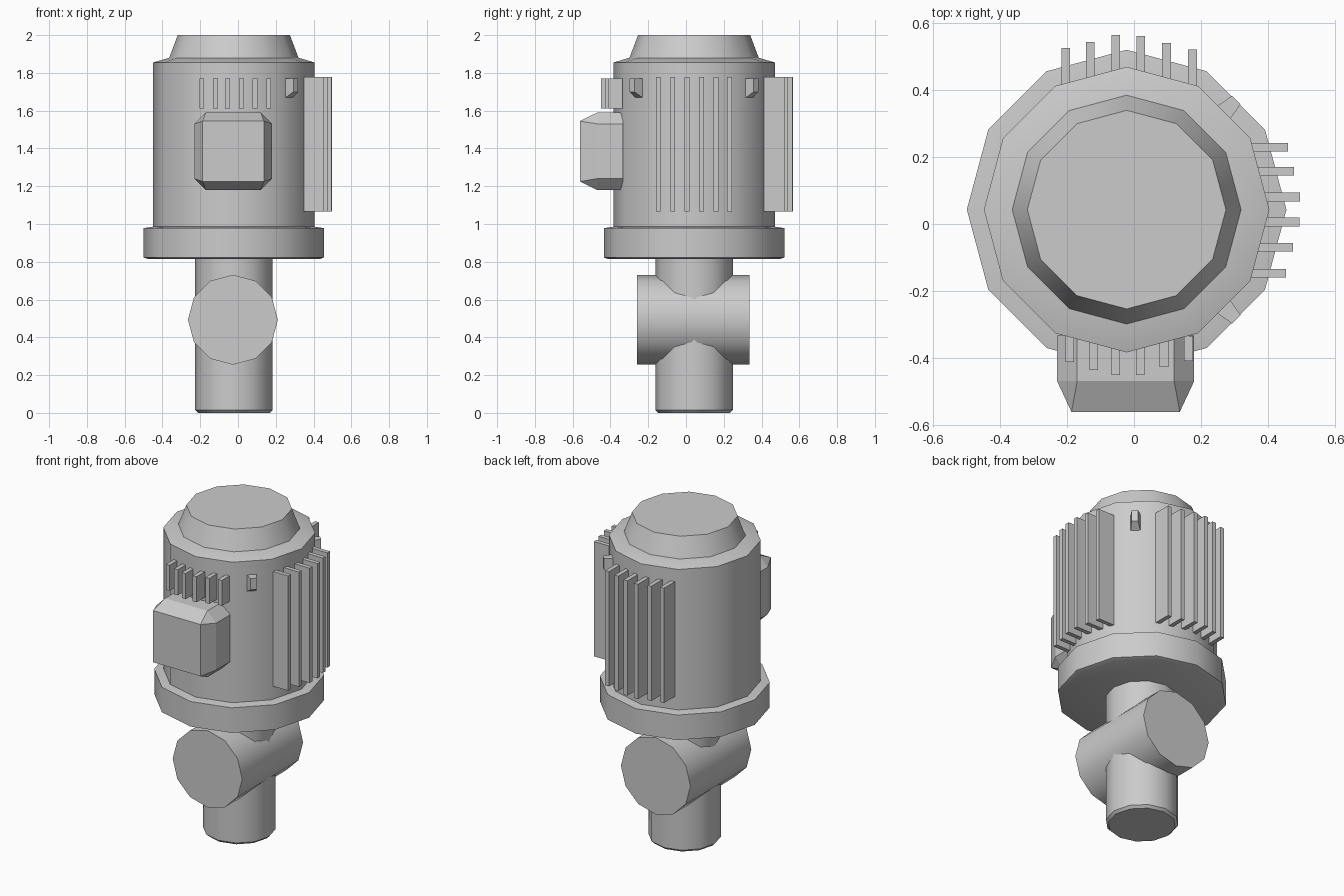
import bpy, bmesh
from math import sin, cos, pi, radians
from mathutils import Vector, Matrix

if "Cube" in bpy.data.objects:
    bpy.data.objects.remove(bpy.data.objects["Cube"])

CX, CY = -0.022, 0.043      # motor axis


def finish(name, bm, smooth=True):
    bmesh.ops.recalc_face_normals(bm, faces=bm.faces)
    me = bpy.data.meshes.new(name)
    bm.to_mesh(me)
    bm.free()
    ob = bpy.data.objects.new(name, me)
    bpy.context.collection.objects.link(ob)
    if smooth:
        for p in me.polygons:
            p.use_smooth = True
        me.set_sharp_from_angle(angle=radians(35))
    return ob


def lathe(name, profile, matrix, sides=12):
    """Closed solid of revolution from (radius, height) points."""
    bm = bmesh.new()
    rings = [[bm.verts.new((r * cos(2 * pi * i / sides), r * sin(2 * pi * i / sides), z))
              for i in range(sides)] for r, z in profile]
    for a, b in zip(rings, rings[1:]):
        for i in range(sides):
            j = (i + 1) % sides
            bm.faces.new((a[i], a[j], b[j], b[i]))
    bm.faces.new(rings[0][::-1])
    bm.faces.new(rings[-1])
    bm.transform(matrix)
    return finish(name, bm)


def hull(name, points, matrix=Matrix()):
    """Convex solid around the points."""
    bm = bmesh.new()
    for p in points:
        bm.verts.new(p)
    bmesh.ops.convex_hull(bm, input=bm.verts)
    bmesh.ops.dissolve_limit(bm, angle_limit=radians(1), verts=bm.verts, edges=bm.edges)
    bm.transform(matrix)
    return finish(name, bm, smooth=False)


def box_points(x0, x1, y0, y1, z0, z1):
    return [(x, y, z) for x in (x0, x1) for y in (y0, y1) for z in (z0, z1)]


# Turned parts on the vertical axis
axis = Matrix.Translation((CX, CY, 0))
lathe("vertical_pipe", [(0.19, 0), (0.205, 0.015), (0.205, 0.83)], axis)
lathe("base_flange", [(0.455, 0.815), (0.478, 0.823), (0.478, 0.978), (0.427, 0.986)], axis)
lathe("motor_housing", [(0.427, 0.98), (0.427, 1.855), (0.343, 1.88)], axis)
lathe("top_cap", [(0.343, 1.878), (0.297, 2.0)], axis)

# Cross pipe along y
lathe("cross_pipe", [(0.238, -0.335), (0.238, 0.26)],
      Matrix.Translation((-0.027, 0, 0.493)) @ Matrix.Rotation(radians(90), 4, 'X'))

# Terminal box: octagonal body narrowing to a square front
bx, bz, h = -0.025, 1.385, 0.205
octagon = [(sx * a, sz * b) for a, b in ((h, 0.145), (0.145, h))
           for sx in (-1, 1) for sz in (-1, 1)]
pts = [(bx + x, y, bz + z) for y in (-0.47, -0.333) for x, z in octagon]
pts += [(bx + sx * 0.162, -0.562, bz + sz * 0.16) for sx in (-1, 1) for sz in (-1, 1)]
hull("terminal_box", pts)

# Cooling fins: (position, outer reach) pairs per side
T = 0.013
front = [(-0.192, -0.413), (-0.12, -0.436), (-0.055, -0.451),
         (0.019, -0.451), (0.09, -0.428), (0.163, -0.41)]
back = [(-0.204, 0.527), (-0.131, 0.545), (-0.055, 0.566),
        (0.02, 0.563), (0.097, 0.541), (0.175, 0.522)]
right = [(0.23, 0.46), (0.158, 0.479), (0.081, 0.497),
         (0.006, 0.495), (-0.07, 0.476), (-0.147, 0.455)]
for i, (p, out) in enumerate(front):
    hull(f"front_fin_{i + 1}", box_points(p - T, p + T, out, -0.335, 1.612, 1.77))
for i, (p, out) in enumerate(back):
    hull(f"back_fin_{i + 1}", box_points(p - T, p + T, 0.41, out, 1.067, 1.777))
for i, (p, out) in enumerate(right):
    hull(f"right_fin_{i + 1}", box_points(0.35, out, p - T, p + T, 1.067, 1.777))

# Wedge lugs on the two right-hand corners
for name, ang in (("front_lug", -45), ("back_lug", 45)):
    wedge = []
    for s in (-1, 1):
        wedge += [(0.39, s * 0.031, 1.77), (0.39, s * 0.031, 1.655),
                  (0.464, s * 0.018, 1.77), (0.464, s * 0.018, 1.70)]
    hull(name, wedge, axis @ Matrix.Rotation(radians(ang), 4, 'Z'))
